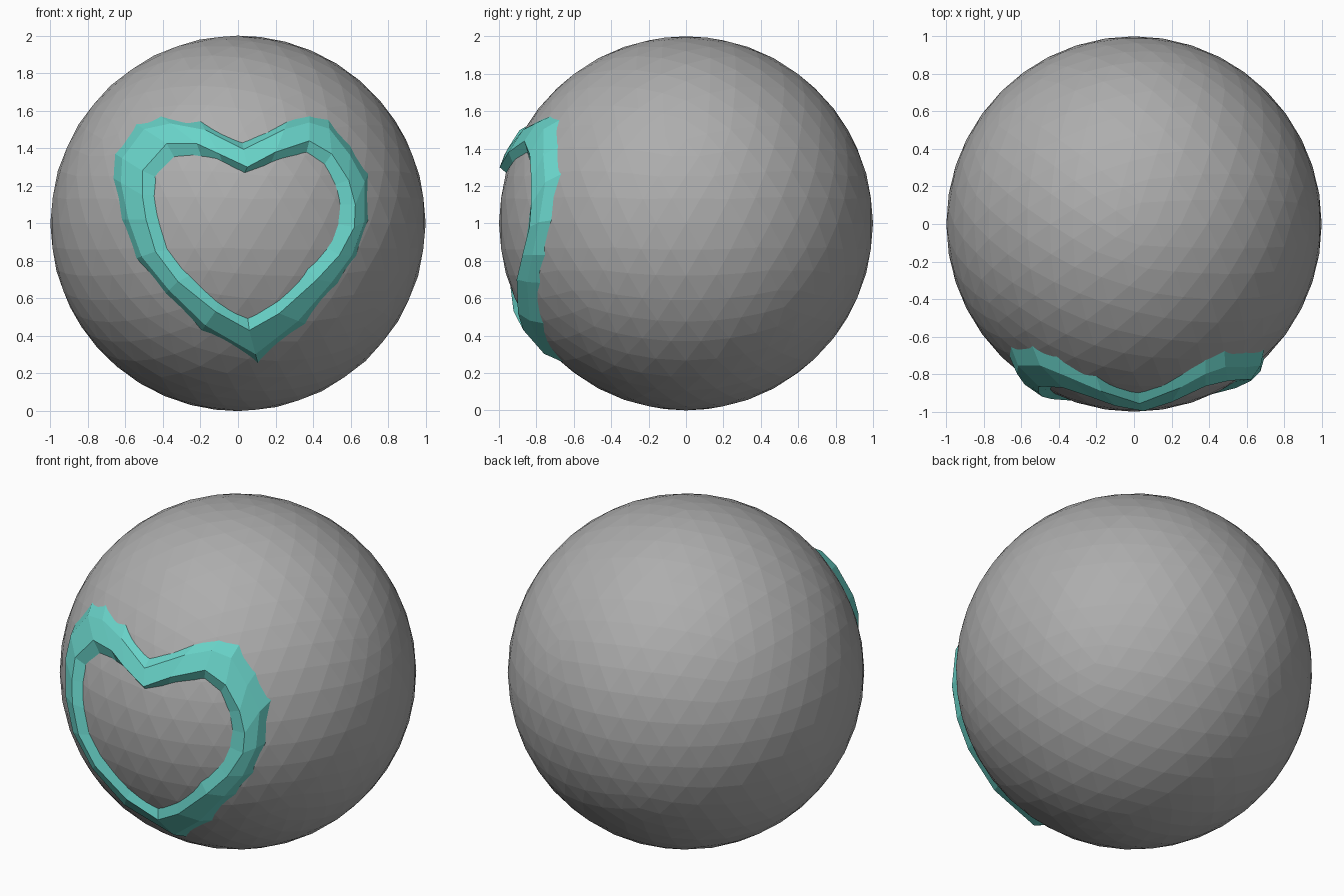
import bpy, bmesh, math
from mathutils import Vector


def material(name, rgb):
    m = bpy.data.materials.new(name)
    m.diffuse_color = (*rgb, 1)
    return m


grey = material("grey", (0.42, 0.42, 0.42))
teal = material("teal", (0.14, 0.65, 0.58))

# Ball: faceted icosphere resting on the ground
bpy.ops.mesh.primitive_ico_sphere_add(subdivisions=4, radius=1, location=(0, 0, 1))
ball = bpy.context.object
ball.name = "ball"
ball.data.materials.append(grey)

# Heart band stations, clockwise from the notch, in front view:
# outer edge x, z, ridge x, z, inner edge x, z
STATIONS = [
    (0.02, 1.44, 0.05, 1.30, 0.03, 1.26),
    (0.27, 1.56, 0.20, 1.38, 0.17, 1.31),
    (0.38, 1.585, 0.38, 1.44, 0.36, 1.36),
    (0.48, 1.57, 0.50, 1.37, 0.45, 1.30),
    (0.60, 1.43, 0.59, 1.23, 0.50, 1.20),
    (0.70, 1.28, 0.625, 1.10, 0.52, 1.10),
    (0.70, 1.02, 0.62, 0.98, 0.51, 1.00),
    (0.64, 0.83, 0.54, 0.83, 0.46, 0.88),
    (0.54, 0.68, 0.42, 0.70, 0.36, 0.77),
    (0.37, 0.46, 0.22, 0.52, 0.20, 0.60),
    (0.11, 0.24, 0.06, 0.43, 0.05, 0.51),
    (-0.20, 0.42, -0.12, 0.53, -0.10, 0.59),
    (-0.39, 0.62, -0.32, 0.69, -0.24, 0.73),
    (-0.55, 0.81, -0.44, 0.85, -0.35, 0.86),
    (-0.63, 1.02, -0.49, 1.02, -0.40, 1.00),
    (-0.68, 1.25, -0.51, 1.15, -0.43, 1.15),
    (-0.67, 1.38, -0.51, 1.28, -0.42, 1.24),
    (-0.56, 1.54, -0.38, 1.425, -0.33, 1.335),
    (-0.43, 1.585, -0.22, 1.425, -0.19, 1.34),
    (-0.21, 1.56, -0.10, 1.37, -0.08, 1.32),
]


def on_front(x, z, r):
    """Project a front-view point onto a sphere of radius r around the ball centre."""
    return Vector((x, -math.sqrt(r * r - x * x - (z - 1) ** 2), z))


# Heart band: four-point profile swept round the stations, closed underneath
bm = bmesh.new()
rings = []
for ox, oz, rx, rz, ix, iz in STATIONS:
    mx, mz = ox + 0.33 * (rx - ox), oz + 0.33 * (rz - oz)
    rings.append([bm.verts.new(on_front(*p)) for p in (
        (ox, oz, 0.985), (mx, mz, 1.035), (rx, rz, 1.042), (ix, iz, 0.985))])
for a, b in zip(rings, rings[1:] + rings[:1]):
    for j in range(4):
        k = (j + 1) % 4
        bm.faces.new((a[j], a[k], b[k], b[j]))
bmesh.ops.recalc_face_normals(bm, faces=bm.faces)
mesh = bpy.data.meshes.new("heart_band")
bm.to_mesh(mesh)
bm.free()
mesh.materials.append(teal)
band = bpy.data.objects.new("heart_band", mesh)
bpy.context.collection.objects.link(band)
